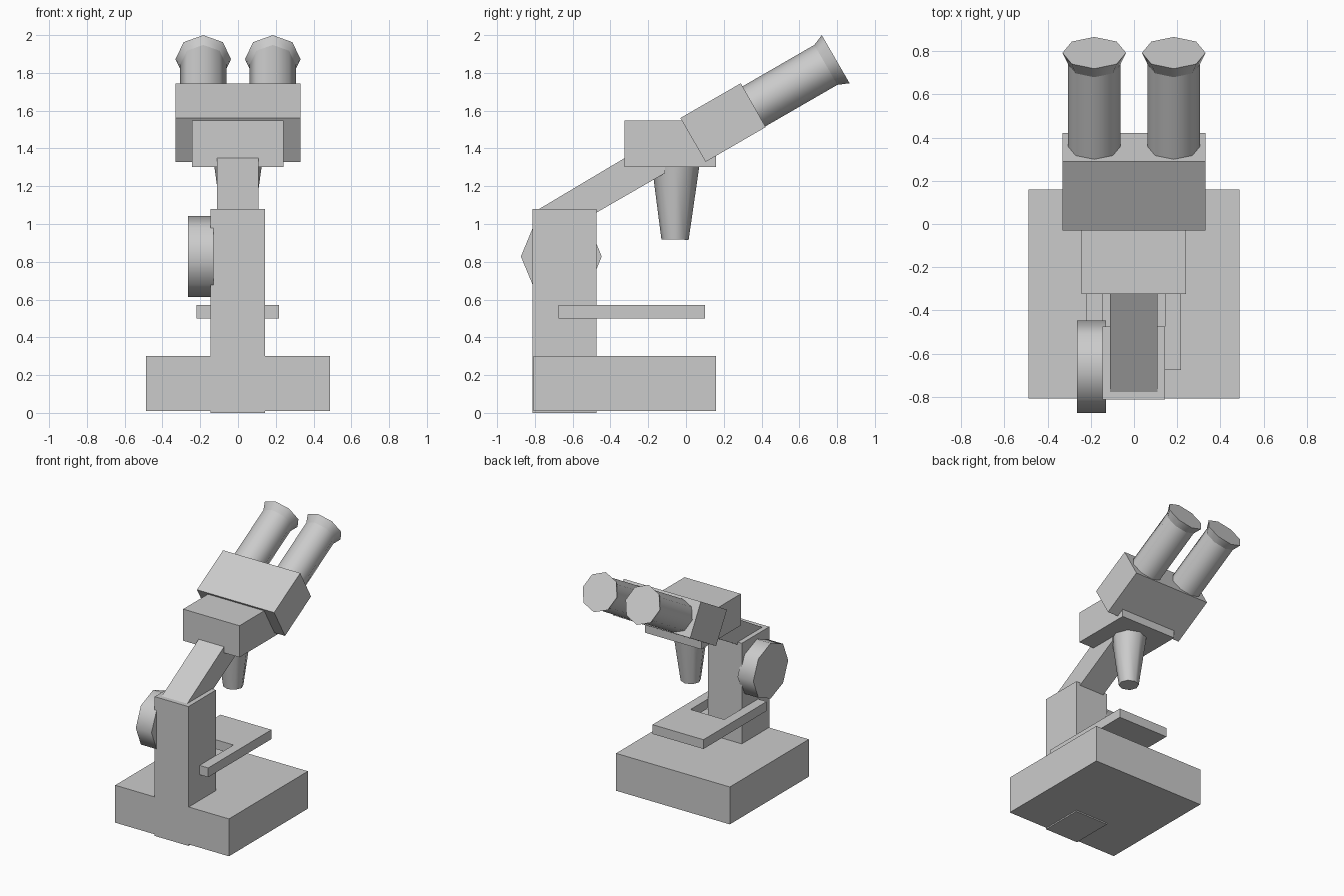
import bpy, bmesh
from math import radians, cos, sin
from mathutils import Vector, Matrix

if "Cube" in bpy.data.objects:
    bpy.data.objects.remove(bpy.data.objects["Cube"])

TILT = radians(30)


def finish(name, bm, matrix=Matrix(), smooth=False):
    bmesh.ops.transform(bm, matrix=matrix, verts=bm.verts)
    bmesh.ops.recalc_face_normals(bm, faces=bm.faces)
    mesh = bpy.data.meshes.new(name)
    bm.to_mesh(mesh)
    bm.free()
    ob = bpy.data.objects.new(name, mesh)
    bpy.context.collection.objects.link(ob)
    if smooth:
        bpy.ops.object.select_all(action='DESELECT')
        ob.select_set(True)
        bpy.context.view_layer.objects.active = ob
        bpy.ops.object.shade_smooth_by_angle(angle=radians(50))
    return ob


def prism(name, profile, axis, lo, hi):
    """Extrude a 2D profile: axis 'x' takes (y, z) points, axis 'z' takes (x, y)."""
    bm = bmesh.new()
    pts = [(lo, a, b) if axis == 'x' else (a, b, lo) for a, b in profile]
    face = bm.faces.new([bm.verts.new(p) for p in pts])
    ext = bmesh.ops.extrude_face_region(bm, geom=[face])
    d = Vector((hi - lo, 0, 0)) if axis == 'x' else Vector((0, 0, hi - lo))
    bmesh.ops.translate(bm, vec=d, verts=[v for v in ext['geom'] if isinstance(v, bmesh.types.BMVert)])
    return finish(name, bm)


def box(name, x0, x1, y0, y1, z0, z1):
    return prism(name, [(x0, y0), (x1, y0), (x1, y1), (x0, y1)], 'z', z0, z1)


def barrel(name, start, end, r0, r1):
    """Eight-sided smooth cylinder or cone between two points."""
    a, b = Vector(start), Vector(end)
    bm = bmesh.new()
    bmesh.ops.create_cone(bm, cap_ends=True, segments=8, radius1=r0, radius2=r1, depth=(b - a).length)
    rot = Vector((0, 0, 1)).rotation_difference((b - a).normalized()).to_matrix().to_4x4()
    return finish(name, bm, Matrix.Translation((a + b) / 2) @ rot, smooth=True)


# Base and column
box("base", -0.488, 0.488, -0.808, 0.16, 0.01, 0.30)
box("column", -0.146, 0.143, -0.812, -0.475, 0.0, 1.08)

# U-shaped stage wrapped around the column
prism("stage", [(-0.22, -0.675), (-0.146, -0.675), (-0.146, -0.26), (0.143, -0.26),
                (0.143, -0.675), (0.217, -0.675), (0.217, 0.10), (-0.22, 0.10)], 'z', 0.50, 0.572)

# Slanted arm from the column into the head
prism("arm", [(-0.78, 1.078), (-0.695, 0.933), (-0.11, 1.27), (-0.11, 1.477)], 'x', -0.11, 0.108)

# Head block and objective
box("head", -0.243, 0.24, -0.325, 0.16, 1.302, 1.547)
barrel("objective", (0, -0.055, 1.31), (0, -0.058, 0.917), 0.126, 0.072)

# Focus knob on the left side
barrel("focus_knob", (-0.265, -0.66, 0.828), (-0.13, -0.66, 0.828), 0.214, 0.214)

# Tilted eyepiece housing
prism("eyepiece_housing", [(-0.03, 1.561), (0.29, 1.745), (0.422, 1.513), (0.104, 1.329)], 'x', -0.331, 0.331)

# Pair of eyepieces with flared cups
axis = Vector((0, cos(TILT), sin(TILT)))
for side, x in (("left", -0.184), ("right", 0.184)):
    tip = Vector((x, 0.7925, 1.8725))
    barrel("eyepiece_tube_" + side, tip - axis * 0.54, tip - axis * 0.055, 0.122, 0.122)
    barrel("eyecup_" + side, tip - axis * 0.06, tip, 0.122, 0.147)
